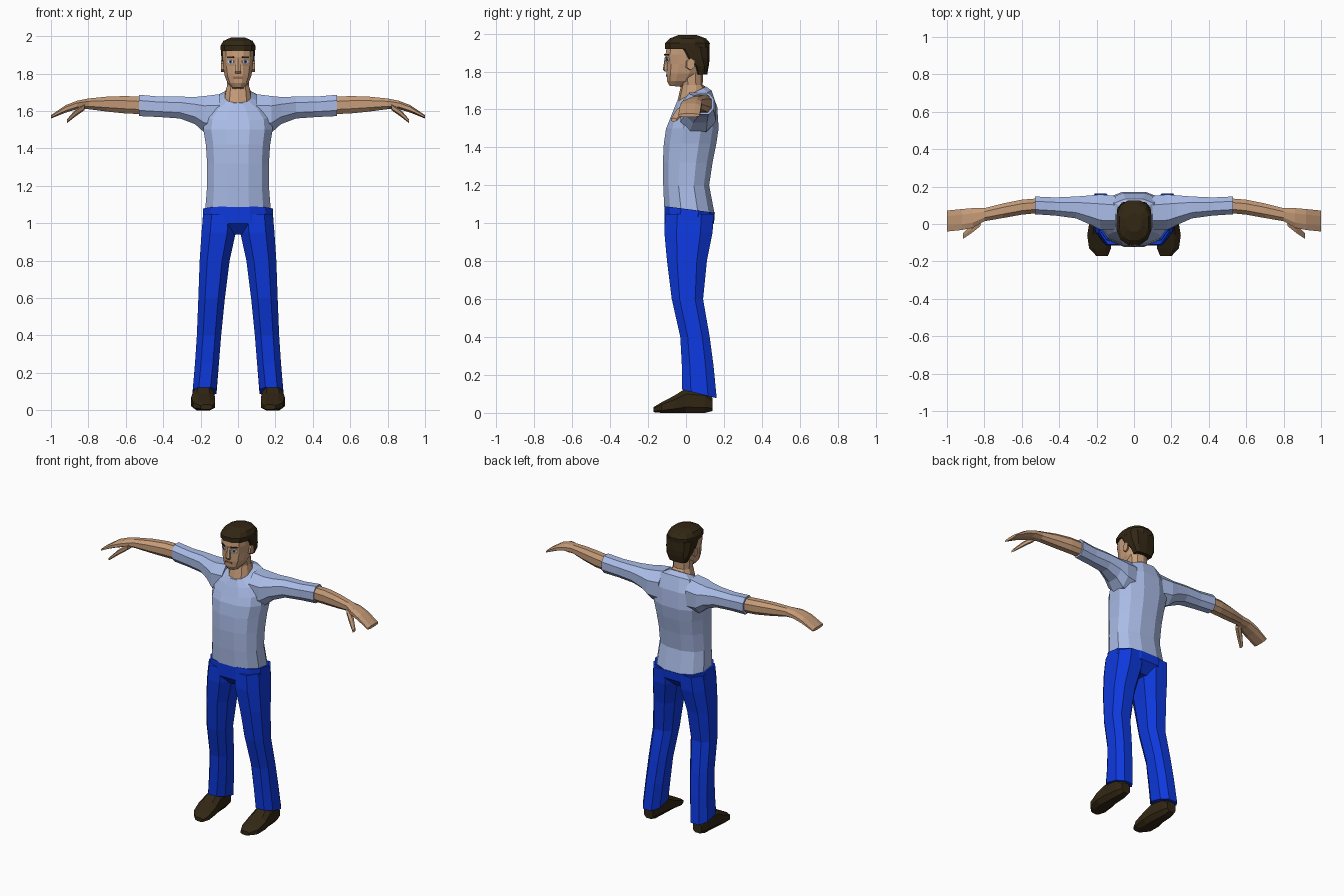
import bpy, bmesh, math
from mathutils import Vector
from mathutils.bvhtree import BVHTree


def material(name, rgb):
    m = bpy.data.materials.new(name)
    m.diffuse_color = (*rgb, 1)
    return m


SHIRT = material("pale blue cloth", (0.40, 0.50, 0.80))
PANTS = material("strong blue cloth", (0.004, 0.04, 0.72))
SKIN = material("skin", (0.56, 0.33, 0.19))
BROWN = material("dark brown", (0.032, 0.02, 0.007))
LIP = material("lip brown", (0.30, 0.14, 0.08))
WHITE = material("eye white", (0.8, 0.8, 0.8))
IRIS = material("iris blue", (0.05, 0.16, 0.5))
BLACK = material("pupil black", (0.005, 0.005, 0.005))


def finish(name, bm, mat, mirror=False):
    bmesh.ops.recalc_face_normals(bm, faces=bm.faces)
    me = bpy.data.meshes.new(name)
    bm.to_mesh(me)
    bm.free()
    me.materials.append(mat)
    ob = bpy.data.objects.new(name, me)
    bpy.context.collection.objects.link(ob)
    if mirror:
        ob.modifiers.new("mirror", 'MIRROR').use_mirror_merge = False
    return ob


def loft(name, mat, axis, rings, n=8, p=2.3, mirror=False):
    """Skin rings (pos, lo_a, hi_a, lo_b, hi_b[, slope]) along an axis."""
    def power(v):
        return math.copysign(abs(v) ** (2 / p), v)
    angles = [(i + 0.5) * 2 * math.pi / n for i in range(n)]
    shape = [(power(math.cos(t)), power(math.sin(t))) for t in angles]
    ma, mb = max(s[0] for s in shape), max(s[1] for s in shape)
    bm = bmesh.new()
    loops = []
    for pos, la, ha, lb, hb, *slope in rings:
        loop = []
        for u, v in shape:
            a = (la + ha) / 2 + (ha - la) / 2 * u / ma
            db = (hb - lb) / 2 * v / mb
            b = (lb + hb) / 2 + db
            q = pos + (slope[0] * db if slope else 0)
            co = {'x': (q, a, b), 'y': (a, q, b), 'z': (a, b, q)}[axis]
            loop.append(bm.verts.new(co))
        loops.append(loop)
    for r, s in zip(loops, loops[1:]):
        for i in range(n):
            j = (i + 1) % n
            bm.faces.new((r[i], r[j], s[j], s[i]))
    bm.faces.new(loops[0])
    bm.faces.new(loops[-1])
    return finish(name, bm, mat, mirror)


# Shirt body with a sloping hem and collar
loft("shirt_body", SHIRT, 'z', [
    (1.07, -.175, .175, -.115, .15, -.13),
    (1.2, -.165, .165, -.12, .122),
    (1.32, -.165, .165, -.122, .14),
    (1.42, -.172, .172, -.117, .16),
    (1.5, -.185, .185, -.105, .172),
    (1.58, -.178, .178, -.085, .165, .25),
    (1.65, -.135, .135, -.065, .135, .5),
    (1.682, -.075, .075, -.047, .105, .52)], n=12, p=2.4)

# Sleeves
loft("sleeves", SHIRT, 'x', [
    (.10, -.03, .15, 1.47, 1.69),
    (.18, -.03, .158, 1.485, 1.68),
    (.23, -.005, .153, 1.53, 1.675),
    (.31, .03, .147, 1.56, 1.677),
    (.42, .045, .142, 1.568, 1.677),
    (.53, .052, .147, 1.573, 1.687)], mirror=True)

# Bare forearms, flattened hands and thumbs
loft("forearms_and_hands", SKIN, 'x', [
    (.50, .06, .138, 1.583, 1.675),
    (.60, .05, .13, 1.587, 1.68),
    (.70, .032, .11, 1.597, 1.677),
    (.80, .015, .085, 1.61, 1.667),
    (.86, -.02, .085, 1.61, 1.655),
    (.92, -.032, .08, 1.592, 1.632),
    (1.0, -.04, .072, 1.56, 1.578)], mirror=True)
loft("thumbs", SKIN, 'x', [
    (.82, -.01, .04, 1.605, 1.64),
    (.87, -.05, -.005, 1.57, 1.607),
    (.915, -.08, -.05, 1.535, 1.555)], n=6, mirror=True)

# Trousers: hips and two legs
loft("trouser_hips", PANTS, 'z', [
    (1.073, -.186, .186, -.114, .152, -.13),
    (1.0, -.19, .19, -.114, .148),
    (.94, -.09, .09, -.06, .09)], n=12, p=2.5)
loft("trouser_legs", PANTS, 'z', [
    (1.05, .005, .186, -.11, .146),
    (.95, .012, .195, -.114, .14),
    (.8, .045, .205, -.1, .11),
    (.6, .07, .212, -.075, .09),
    (.4, .09, .22, -.03, .125),
    (.25, .102, .23, -.022, .145),
    (.1, .115, .242, -.02, .162, -.25)], p=2.5, mirror=True)

# Shoes
loft("shoes", BROWN, 'y', [
    (.14, .15, .215, .01, .08),
    (.10, .14, .23, 0, .12),
    (0, .13, .24, 0, .13),
    (-.06, .123, .25, 0, .092),
    (-.13, .123, .24, 0, .055),
    (-.172, .14, .2, .004, .03)], p=2.8, mirror=True)

# Neck and head
loft("neck", SKIN, 'z', [
    (1.62, -.072, .072, -.05, .1, .52),
    (1.684, -.07, .07, -.045, .1, .52),
    (1.73, -.06, .06, -.025, .088),
    (1.8, -.06, .06, -.04, .09)], n=10)
head = loft("head", SKIN, 'z', [
    (1.722, -.03, .03, -.088, -.02, -.1),
    (1.75, -.056, .056, -.1, .04),
    (1.79, -.072, .072, -.102, .075),
    (1.84, -.079, .079, -.1, .1),
    (1.89, -.083, .083, -.108, .105),
    (1.94, -.083, .083, -.1, .105),
    (1.972, -.05, .05, -.06, .07)], n=12, p=2.5)
loft("nose", SKIN, 'z', [
    (1.88, -.009, .009, -.111, -.09),
    (1.812, -.017, .017, -.122, -.09),
    (1.8, -.015, .015, -.113, -.09)], n=6)
loft("ears", SKIN, 'x', [
    (.07, -.005, .035, 1.81, 1.865),
    (.09, .005, .045, 1.808, 1.87)], n=6, mirror=True)

# Hair: cap on top, longer piece at the back and temples
loft("hair_top", BROWN, 'z', [
    (1.92, -.092, .092, -.11, .122),
    (1.95, -.093, .093, -.11, .126),
    (1.975, -.078, .078, -.085, .105),
    (1.992, -.04, .04, -.04, .055)], n=12, p=2.5)
loft("hair_back", BROWN, 'z', [
    (1.785, -.06, .06, .05, .112),
    (1.83, -.08, .08, .035, .12),
    (1.87, -.088, .088, -.02, .125),
    (1.93, -.092, .092, -.06, .125)], n=10, p=3)

# Painted face details as thin plates laid on the head surface
bm = bmesh.new()
bm.from_mesh(head.data)
tree = BVHTree.FromBMesh(bm)
bm.free()


def plate(name, mat, x, z, w, h, lift, sides=8, mirror=True):
    hit, normal, _, _ = tree.ray_cast(Vector((x, -1, z)), Vector((0, 1, 0)))
    if normal.y > 0:
        normal = -normal
    right = Vector((0, 0, 1)).cross(normal).normalized()
    up = normal.cross(right)
    b = bmesh.new()
    vs = []
    for i in range(sides):
        t = (i + 0.5) * 2 * math.pi / sides
        vs.append(b.verts.new(hit + normal * lift + right * w * math.cos(t)
                              + up * h * math.sin(t)))
    face = b.faces.new(vs)
    ext = bmesh.ops.extrude_face_region(b, geom=[face])
    for v in ext["geom"]:
        if isinstance(v, bmesh.types.BMVert):
            v.co -= normal * (lift + 0.002)
    return finish(name, b, mat, mirror)


plate("eye_whites", WHITE, .038, 1.864, .02, .011, .003)
plate("irises", IRIS, .038, 1.864, .01, .01, .004)
plate("pupils", BLACK, .038, 1.864, .005, .005, .005, 6)
plate("eyebrows", BROWN, .04, 1.888, .03, .006, .004, 4)
plate("mouth", LIP, 0, 1.778, .036, .008, .003, 4, False)
